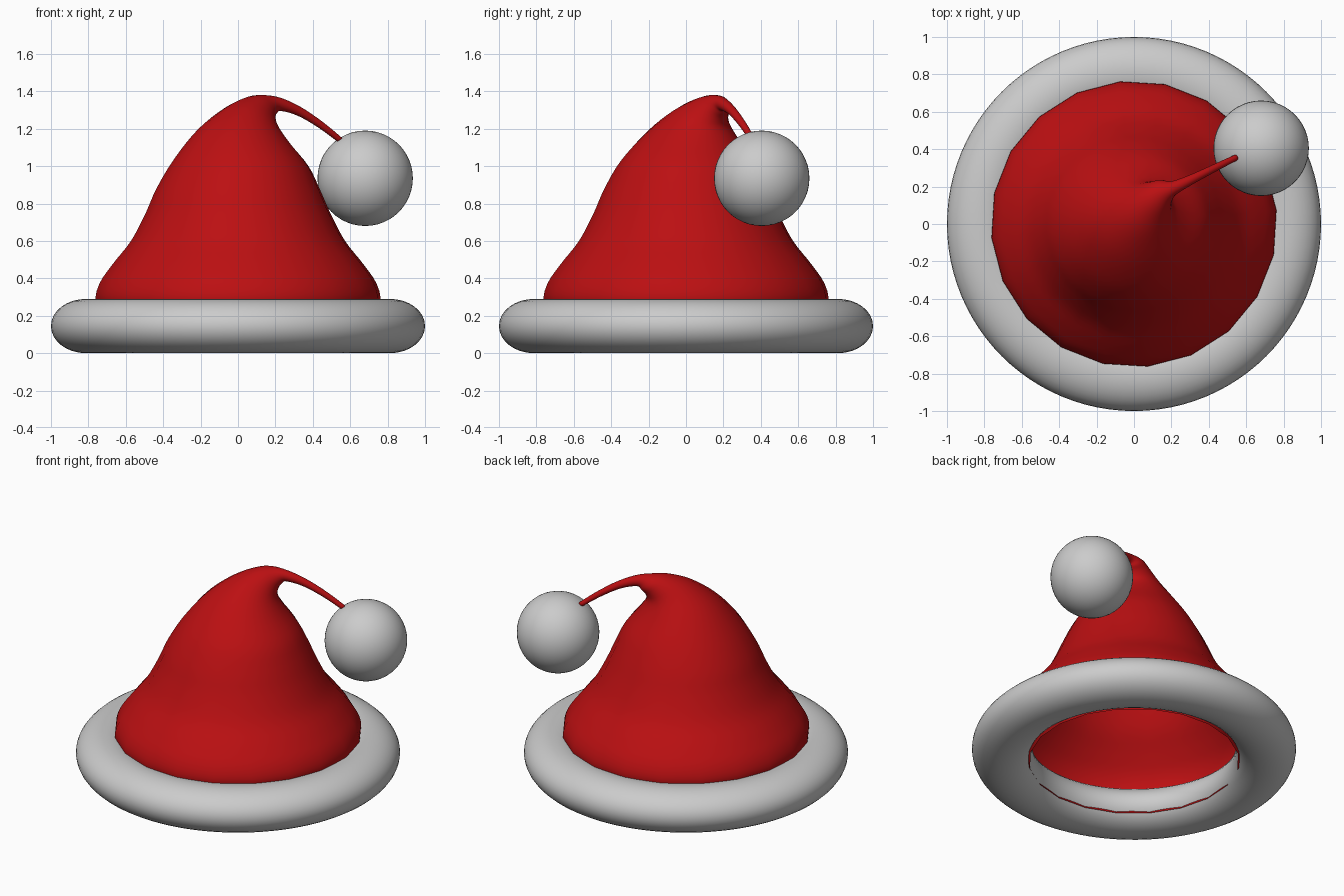
import bpy, bmesh, math
from mathutils import Vector

if "Cube" in bpy.data.objects:
    bpy.data.objects.remove(bpy.data.objects["Cube"])

SIDES = 20
TWIST = math.radians(5.5)
BEND = math.radians(33)                       # direction in which the tip flops
ALONG = Vector((math.cos(BEND), math.sin(BEND), 0))
ACROSS = Vector((-math.sin(BEND), math.cos(BEND), 0))


def mesh_object(name, bm, color=None):
    bmesh.ops.recalc_face_normals(bm, faces=bm.faces)
    for f in bm.faces:
        f.smooth = True
    me = bpy.data.meshes.new(name)
    bm.to_mesh(me)
    bm.free()
    ob = bpy.data.objects.new(name, me)
    bpy.context.collection.objects.link(ob)
    if color:
        mat = bpy.data.materials.new(name + "_color")
        mat.diffuse_color = color
        mat.use_nodes = True
        mat.node_tree.nodes["Principled BSDF"].inputs["Base Color"].default_value = mat.diffuse_color
        me.materials.append(mat)
    return ob


def bridge(bm, a, b):
    n = len(a)
    for i in range(n):
        bm.faces.new((a[i], a[(i + 1) % n], b[(i + 1) % n], b[i]))


def catmull(p0, p1, p2, p3, t):
    return [0.5 * (2 * b + (c - a) * t + (2 * a - 5 * b + 4 * c - d) * t * t
                   + (3 * b - a - 3 * c + d) * t ** 3)
            for a, b, c, d in zip(p0, p1, p2, p3)]


# Fur brim: a ring with an oval cross-section
bm = bmesh.new()
loops = []
for i in range(96):
    a = math.tau * i / 96
    loop = []
    for j in range(32):
        b = math.tau * j / 32
        r = 0.813 + 0.187 * math.cos(b)
        loop.append(bm.verts.new((r * math.cos(a), r * math.sin(a),
                                  0.145 + 0.145 * math.sin(b))))
    loops.append(loop)
for i in range(96):
    bridge(bm, loops[i], loops[(i + 1) % 96])
mesh_object("fur_brim", bm)

# Cloth cone: each ring is (outer s, outer z, inner s, inner z, sideways shift)
straight = [(0.055, 0.648), (0.13, 0.69), (0.21, 0.735), (0.29, 0.765), (0.38, 0.74),
            (0.48, 0.67), (0.60, 0.575), (0.74, 0.50), (0.88, 0.438)]
rings = [(-r, z, r, z, 0) for z, r in straight]
rings += [(-0.34, 1.04, 0.38, 1.00, 0.0),
          (-0.20, 1.20, 0.29, 1.12, 0.015),
          (-0.04, 1.315, 0.245, 1.20, 0.03),
          (0.10, 1.37, 0.25, 1.25, 0.05),
          (0.20, 1.38, 0.275, 1.28, 0.06),
          (0.30, 1.365, 0.30, 1.295, 0.045),
          (0.42, 1.315, 0.40, 1.27, 0.03),
          (0.55, 1.235, 0.525, 1.205, 0.015),
          (0.67, 1.145, 0.645, 1.125, 0.0)]
STEPS = 4
path = []
for k in range(len(rings) - 1):
    quad = [rings[min(max(k + o, 0), len(rings) - 1)] for o in (-1, 0, 1, 2)]
    path += [catmull(*quad, s / STEPS) for s in range(STEPS)]
path.append(rings[-1])

bm = bmesh.new()
loops = []
for so, zo, si, zi, shift in path:
    outer = ALONG * so + Vector((0, 0, zo))
    inner = ALONG * si + Vector((0, 0, zi))
    centre = (outer + inner) / 2 + ACROSS * shift
    half = (inner - outer) / 2
    side = ACROSS * half.length
    loop = []
    for i in range(SIDES):
        a = math.tau * i / SIDES + TWIST - BEND
        loop.append(bm.verts.new(centre + half * math.cos(a) + side * math.sin(a)))
    loops.append(loop)
for a, b in zip(loops, loops[1:]):
    bridge(bm, a, b)
bm.faces.new(loops[-1])
mesh_object("cloth_cone", bm, (0.5, 0.005, 0.006, 1))

# Pompom at the tip
bm = bmesh.new()
bmesh.ops.create_uvsphere(bm, u_segments=48, v_segments=24, radius=0.255)
pompom = mesh_object("pompom", bm)
pompom.location = (0.68, 0.405, 0.935)
